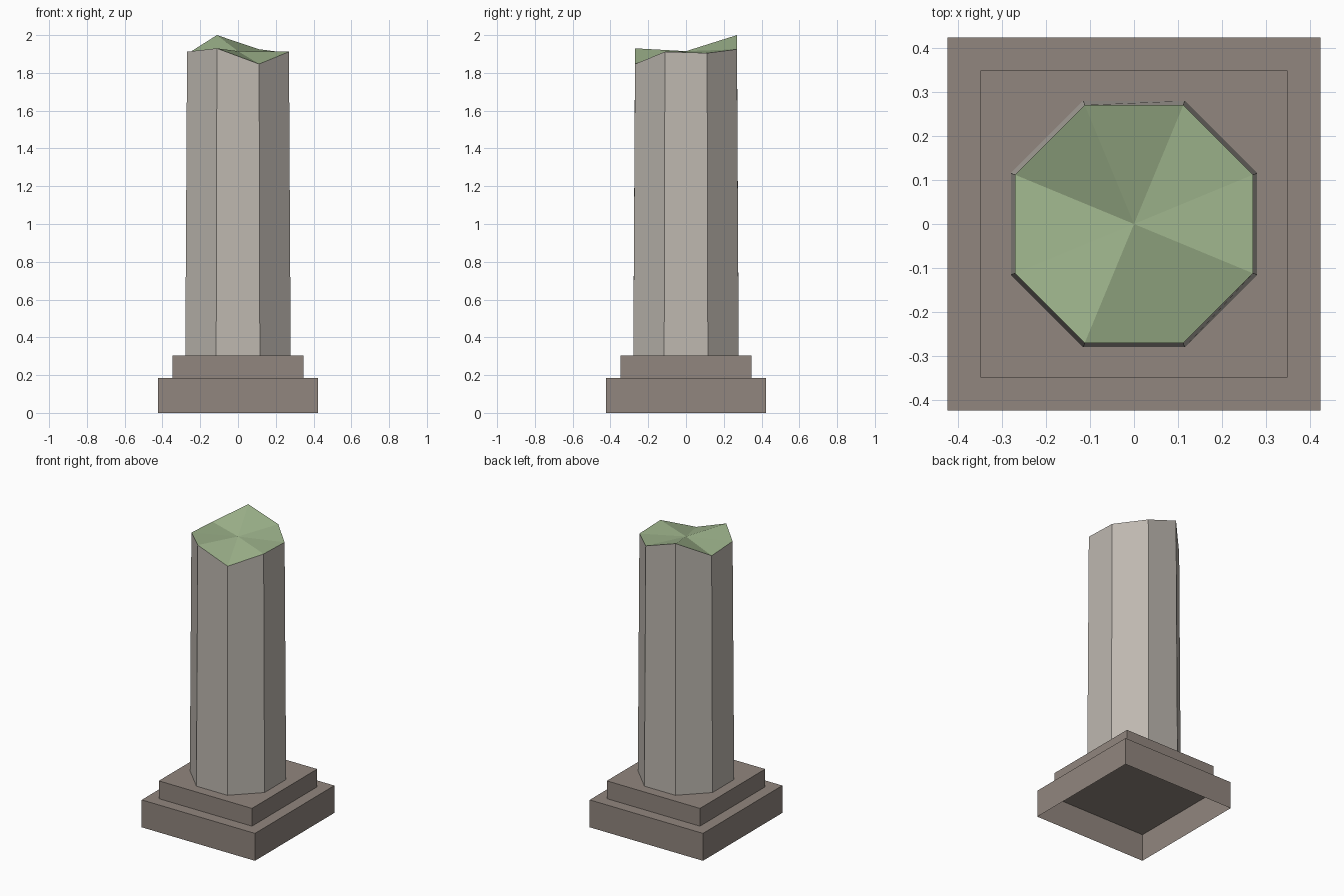
import bpy, bmesh, math

if "Cube" in bpy.data.objects:
    bpy.data.objects.remove(bpy.data.objects["Cube"])


def material(name, rgb):
    m = bpy.data.materials.new(name)
    m.diffuse_color = (*rgb, 1)
    m.use_nodes = True
    m.node_tree.nodes["Principled BSDF"].inputs["Base Color"].default_value = m.diffuse_color
    return m


BASE = material("brown stone", (0.283, 0.239, 0.209))
SHAFT = material("pale grey stone", (0.515, 0.479, 0.434))
MOSS = material("moss green", (0.352, 0.468, 0.27))


def finish(name, bm, mats):
    bmesh.ops.recalc_face_normals(bm, faces=bm.faces[:])
    me = bpy.data.meshes.new(name)
    bm.to_mesh(me)
    bm.free()
    for m in mats:
        me.materials.append(m)
    ob = bpy.data.objects.new(name, me)
    bpy.context.collection.objects.link(ob)
    return ob


def slab(name, half, z0, z1, open_bottom=False):
    bm = bmesh.new()
    bmesh.ops.create_cube(bm, size=1)
    for v in bm.verts:
        v.co = (v.co.x * 2 * half, v.co.y * 2 * half, z1 if v.co.z > 0 else z0)
    if open_bottom:
        under = [f for f in bm.faces if f.calc_center_median().z < z0 + 1e-4]
        bmesh.ops.delete(bm, geom=under, context='FACES_ONLY')
    finish(name, bm, [BASE])


# Stepped plinth, hollow underneath
slab("lower_plinth", 0.423, 0.0, 0.185, open_bottom=True)
slab("upper_plinth", 0.348, 0.185, 0.305)

# Tapered octagonal shaft with a broken, mossy top
# Rim heights run counter-clockwise from the right side, front corner last
rim_heights = [1.905, 1.925, 2.0, 1.90, 1.912, 1.93, 1.847, 1.912]
bm = bmesh.new()
low, high = [], []
for i, z in enumerate(rim_heights):
    a = math.radians(22.5 + 45 * i)
    c, s = math.cos(a), math.sin(a)
    low.append(bm.verts.new((0.302 * c, 0.302 * s, 0.303)))
    high.append(bm.verts.new((0.292 * c, 0.292 * s, z)))
middle = bm.verts.new((0, 0, 1.915))
for i in range(8):
    j = (i + 1) % 8
    bm.faces.new((low[i], low[j], high[j], high[i]))
    bm.faces.new((high[i], high[j], middle)).material_index = 1
bm.faces.new(low[::-1])
finish("broken_shaft", bm, [SHAFT, MOSS])
